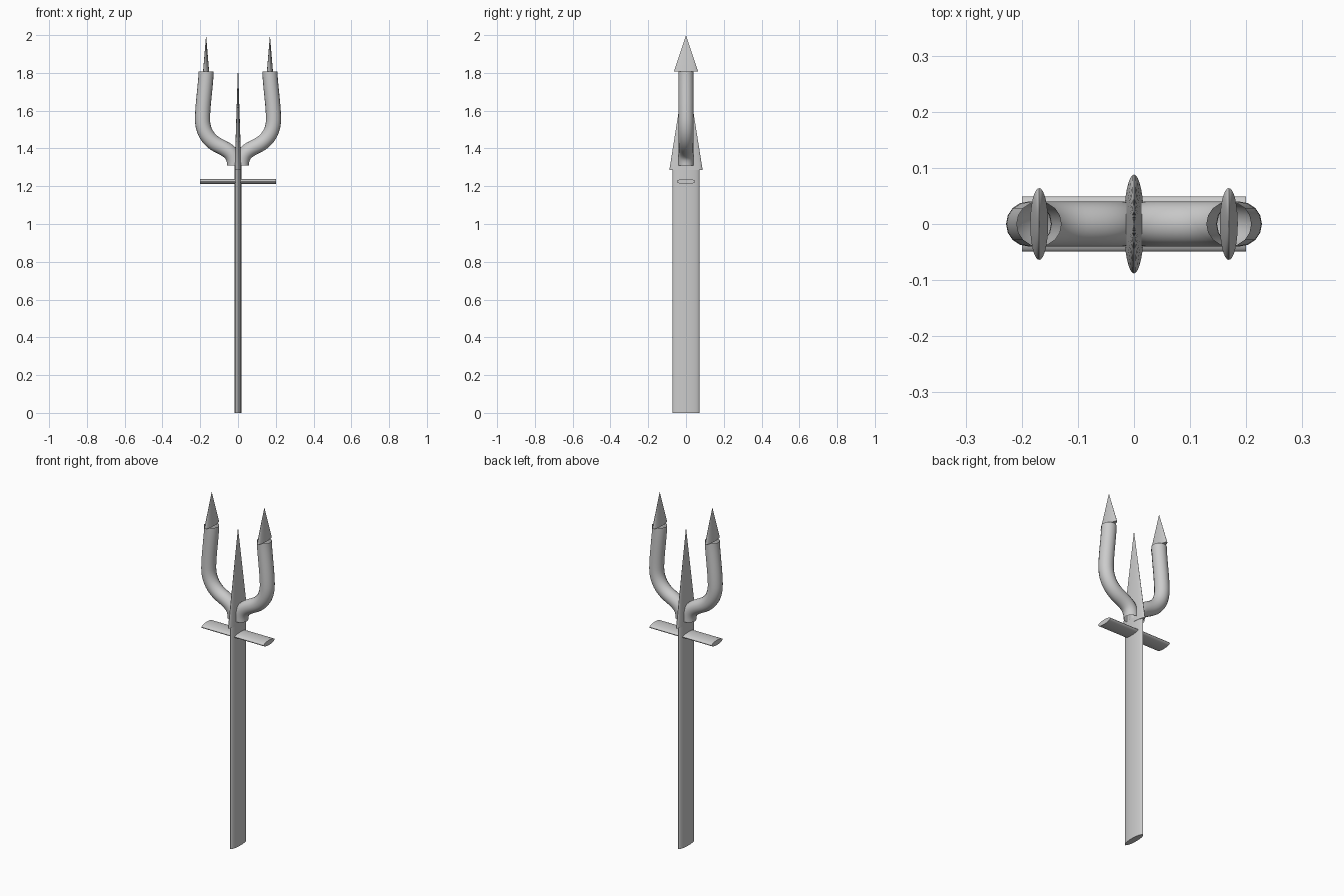
import bpy, math

if "Cube" in bpy.data.objects:
    bpy.data.objects.remove(bpy.data.objects["Cube"])


def smooth(obj):
    bpy.ops.object.select_all(action='DESELECT')
    obj.select_set(True)
    bpy.context.view_layer.objects.active = obj
    bpy.ops.object.shade_smooth_by_angle(angle=math.radians(35))


def rod(name, loc, r1, r2, length, sx, sy, rot=(0, 0, 0)):
    """Flattened cylinder or cone with an elliptical section."""
    bpy.ops.mesh.primitive_cone_add(vertices=32, radius1=r1, radius2=r2,
                                    depth=length, location=loc, rotation=rot)
    obj = bpy.context.object
    obj.name = name
    obj.scale = (sx, sy, 1)
    bpy.ops.object.transform_apply(location=False, rotation=True, scale=True)
    smooth(obj)
    return obj


# Shaft, crossbar and centre spike
rod("shaft", (0, 0, 0.643), 1, 1, 1.286, 0.018, 0.071)
rod("crossbar", (0, 0, 1.225), 1, 1, 0.4, 0.014, 0.049, (0, math.pi / 2, 0))
rod("centre_spike", (0, 0, 1.563), 1, 0, 0.554, 0.018, 0.088)

# Prong path: point, left handle, right handle (x, z)
PATH = [
    ((0.018, 1.31), (0.018, 1.28), (0.018, 1.375)),
    ((0.103, 1.415), (0.055, 1.391), (0.151, 1.439)),
    ((0.188, 1.555), (0.188, 1.485), (0.188, 1.63)),
    ((0.169, 1.808), (0.169, 1.75), (0.169, 1.85)),
]


def prong(name, side):
    """Open bent tube swept along the path."""
    curve = bpy.data.curves.new(name, 'CURVE')
    curve.dimensions = '3D'
    curve.bevel_depth = 0.04
    curve.bevel_resolution = 6
    curve.resolution_u = 12
    spline = curve.splines.new('BEZIER')
    spline.bezier_points.add(len(PATH) - 1)
    for p, (co, left, right) in zip(spline.bezier_points, PATH):
        p.handle_left_type = p.handle_right_type = 'FREE'
        p.co = (side * co[0], 0, co[1])
        p.handle_left = (side * left[0], 0, left[1])
        p.handle_right = (side * right[0], 0, right[1])
    obj = bpy.data.objects.new(name, curve)
    bpy.context.collection.objects.link(obj)
    bpy.ops.object.select_all(action='DESELECT')
    obj.select_set(True)
    bpy.context.view_layer.objects.active = obj
    bpy.ops.object.convert(target='MESH')
    smooth(bpy.context.object)


# Side prongs with flattened tips
for label, side in (("left", -1), ("right", 1)):
    prong(label + "_prong", side)
    rod(label + "_tip", (side * 0.169, 0, 1.904), 1, 0, 0.192, 0.016, 0.064)
